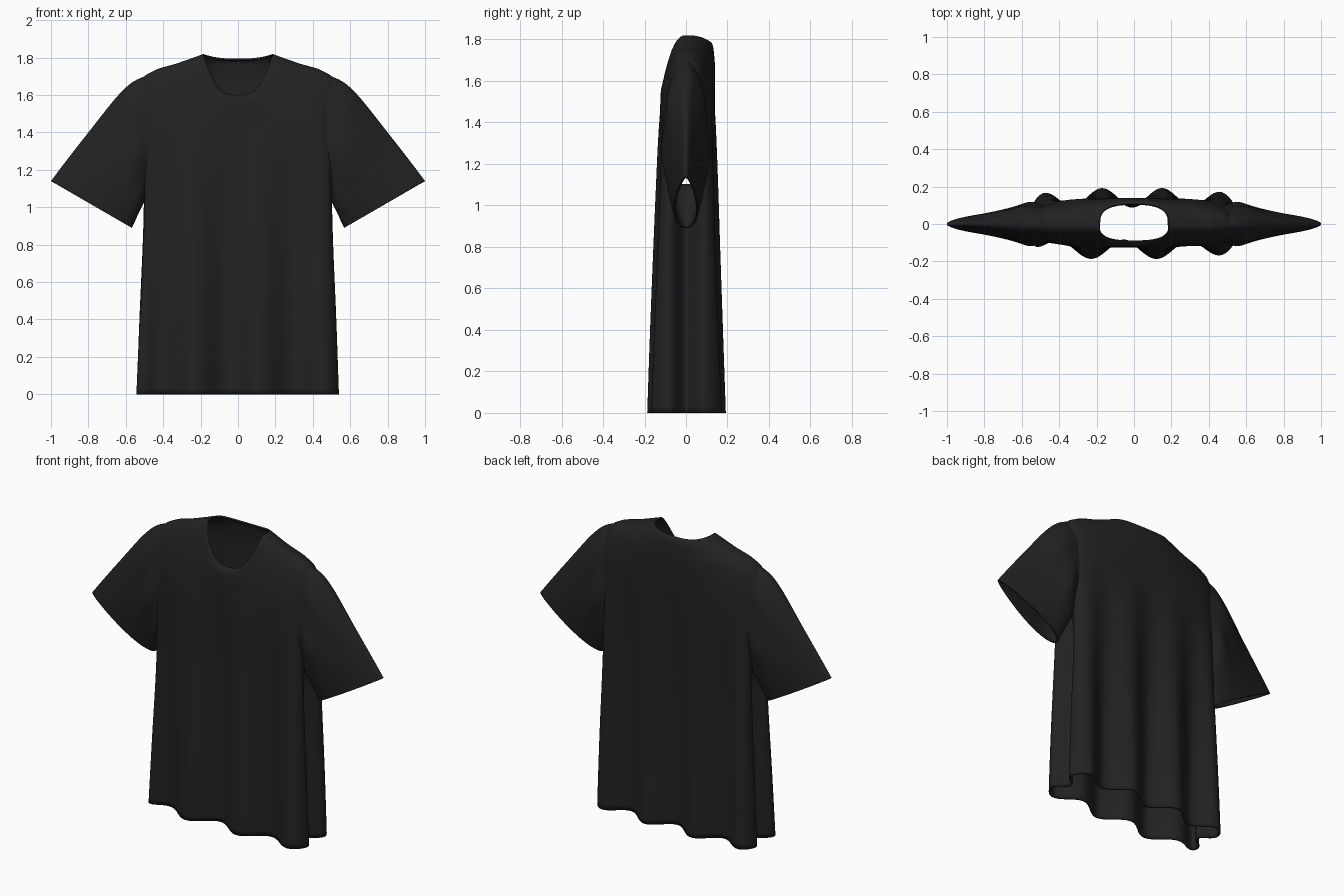
import bpy, bmesh
from math import sin, cos, pi, exp
from mathutils import Vector

if "Cube" in bpy.data.objects:
    bpy.data.objects.remove(bpy.data.objects["Cube"])

SEG = 240


def spline_rows(rows, steps):
    """Catmull-Rom interpolation through rows of numbers."""
    out = []
    for i in range(len(rows) - 1):
        a, b, c, d = (rows[max(i - 1, 0)], rows[i], rows[i + 1], rows[min(i + 2, len(rows) - 1)])
        for s in range(steps):
            t = s / steps
            out.append([0.5 * (2 * q + (r - p) * t + (2 * p - 5 * q + 4 * r - u) * t * t
                               + (3 * q - p - 3 * r + u) * t ** 3)
                        for p, q, r, u in zip(a, b, c, d)])
    out.append(list(rows[-1]))
    return out


def loft(bm, rings):
    """Closed tube through the rings; returns the centres of both end fans."""
    loops = [[bm.verts.new(p) for p in ring] for ring in rings]
    for a, b in zip(loops, loops[1:]):
        for i in range(len(a)):
            j = (i + 1) % len(a)
            bm.faces.new((a[i], a[j], b[j], b[i]))
    centres = []
    for ring, loop in ((rings[0], loops[0]), (rings[-1], loops[-1])):
        c = sum((Vector(p) for p in ring), Vector()) / len(ring)
        cv = bm.verts.new(c)
        for i in range(len(loop)):
            bm.faces.new((loop[i], loop[(i + 1) % len(loop)], cv))
        centres.append(c)
    return centres


def make_object(name, bm):
    bmesh.ops.recalc_face_normals(bm, faces=bm.faces)
    me = bpy.data.meshes.new(name)
    bm.to_mesh(me)
    bm.free()
    ob = bpy.data.objects.new(name, me)
    bpy.context.collection.objects.link(ob)
    return ob


# body rings: half width, side z, front z, back z, front depth, back depth, squareness
body_rows = [
    (.186, 1.820, 1.600, 1.795, .095, .108, 2.7),
    (.205, 1.812, 1.575, 1.775, .116, .128, 2.6),
    (.330, 1.768, 1.540, 1.700, .122, .138, 2.5),
    (.450, 1.730, 1.490, 1.630, .124, .140, 2.5),
    (.520, 1.660, 1.420, 1.520, .126, .140, 2.8),
    (.510, 1.440, 1.280, 1.340, .128, .140, 4.0),
    (.510, 1.150, 1.060, 1.090, .130, .140, 4.8),
    (.518, .800, .770, .780, .133, .140, 5.0),
    (.535, .400, .390, .390, .137, .142, 5.0),
    (.550, .000, .000, .000, .140, .145, 5.0),
]


def body_ring(row):
    w, zs, zf, zb, yf, yb, n = row
    ring = []
    for i in range(SEG):
        t = 2 * pi * (i + 0.5) / SEG
        r = (abs(cos(t)) ** n + abs(sin(t)) ** n) ** (-1 / n)
        c, k = r * cos(t), abs(r * sin(t))
        x = w * c
        front = sin(t) < 0
        zc = zf if front else zb
        z = zc + (zs - zc) * abs(c) ** 2.8
        # hanging folds grow towards the hem
        amp = 0.047 * max(0, 1 - z / 1.45) ** 0.8
        if front:
            y = -(yf + amp * cos(2 * pi * (x - .12) / .35)) * k
        else:
            y = (yb + amp * cos(2 * pi * (x - .15) / .32)) * k
        # side folded inwards between the front and back panels
        side = max(0, (abs(c) - .8) / .2)
        tuck = 0.08 * min(1, max(0, (1.3 - z) / .35)) * side
        x *= 1 - tuck * exp(-(y / .05) ** 2) / w
        ring.append((x, y, z))
    return ring


# sleeve rings: top x, top z, underside x, underside z, half depth
sleeve_rows = [
    (.37, 1.725, .41, 1.15, .080),
    (.52, 1.692, .475, 1.08, .100),
    (.63, 1.610, .505, 1.02, .112),
    (.80, 1.40, .535, .96, .086),
    (.93, 1.233, .557, .91, .066),
    (1.0, 1.14, .568, .89, .056),
]


def sleeve_ring(row, side):
    xt, zt, xb, zb, d = row
    ring = []
    for i in range(96):
        t = 2 * pi * i / 96
        u = cos(t)
        f = (u + 1) / 2
        pucker = 1 + 0.06 * cos(7 * t) * max(0, 1 - abs(xt - .62) / .2)
        taper = .33 * min(1, max(0, (xt - .52) / .3))
        y = d * sin(t) * (1 - taper * u) * pucker
        ring.append((side * (xb + (xt - xb) * f), y, zb + (zt - zb) * f))
    return ring


# closed body and sleeve volumes
bm = bmesh.new()
caps = loft(bm, [body_ring(r) for r in spline_rows(body_rows, 8)])
shirt = make_object("shirt", bm)
bm = bmesh.new()
for side in (1, -1):
    caps += loft(bm, [sleeve_ring(r, side) for r in spline_rows(sleeve_rows, 7)])
sleeves = make_object("sleeves_helper", bm)
sleeves.hide_render = True

# join sleeves to the body
mod = shirt.modifiers.new("join", 'BOOLEAN')
mod.operation = 'UNION'
mod.solver = 'EXACT'
mod.object = sleeves
dg = bpy.context.evaluated_depsgraph_get()
joined = bpy.data.meshes.new_from_object(shirt.evaluated_get(dg))
shirt.modifiers.clear()
shirt.data = joined
bpy.data.objects.remove(sleeves)

# open the neck, hem and cuffs by removing the end fans
bm = bmesh.new()
bm.from_mesh(joined)
ends = [v for v in bm.verts if any((v.co - c).length < 1e-3 for c in caps)]
bmesh.ops.delete(bm, geom=ends, context='VERTS')
bmesh.ops.remove_doubles(bm, verts=bm.verts, dist=0.0008)
bm.to_mesh(joined)
bm.free()

# cloth thickness
solid = shirt.modifiers.new("cloth", 'SOLIDIFY')
solid.thickness = 0.01
solid.offset = -1

mat = bpy.data.materials.new("black_cotton")
mat.diffuse_color = (0.016, 0.016, 0.016, 1)
mat.use_nodes = True
mat.node_tree.nodes["Principled BSDF"].inputs["Base Color"].default_value = mat.diffuse_color
joined.materials.clear()
joined.materials.append(mat)

bpy.context.view_layer.objects.active = shirt
shirt.select_set(True)
bpy.ops.object.shade_smooth_by_angle(angle=1.0)
